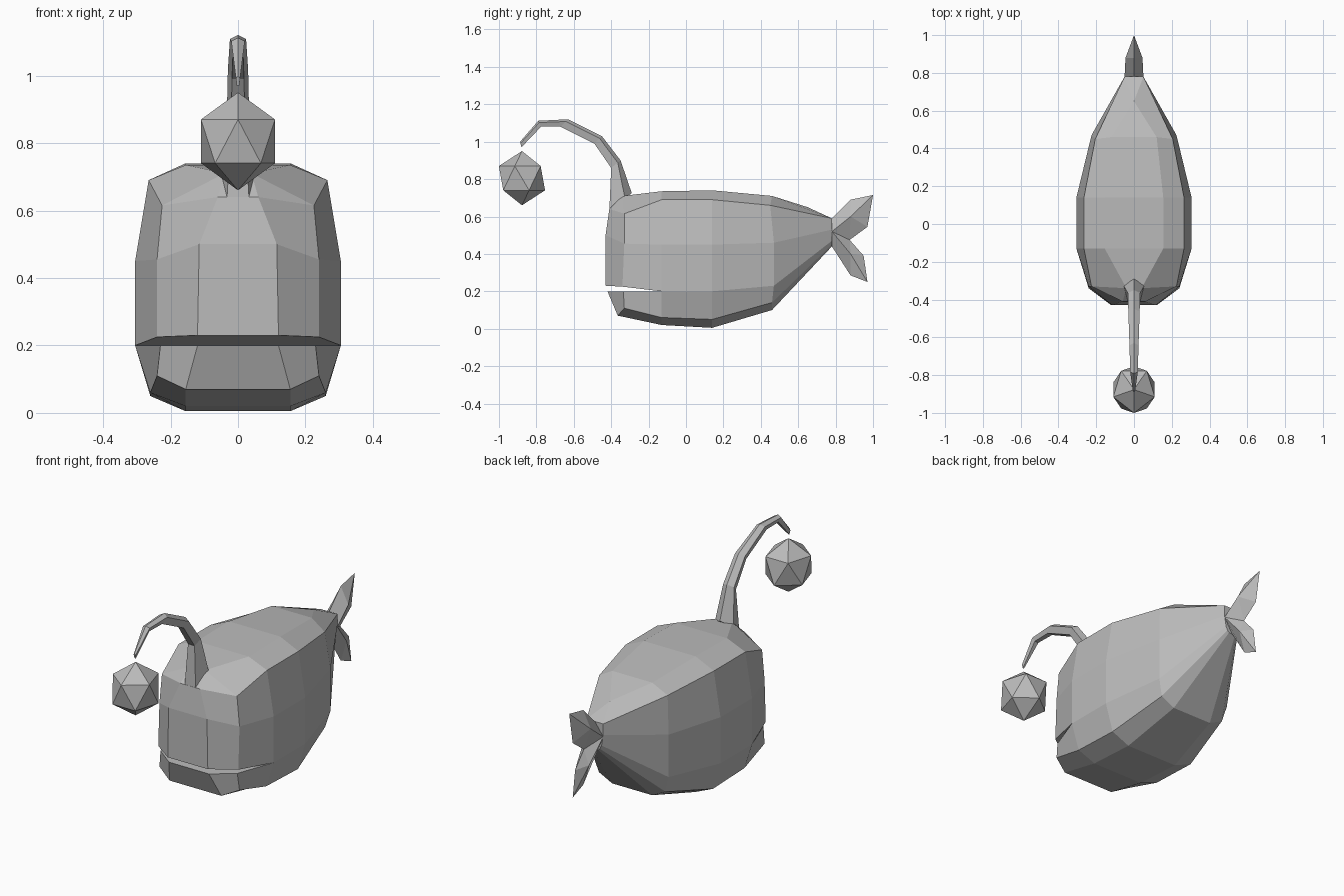
import bpy, bmesh
from mathutils import Matrix

if "Cube" in bpy.data.objects:
    bpy.data.objects.remove(bpy.data.objects["Cube"])

grey = bpy.data.materials.new("grey")
grey.diffuse_color = (0.5, 0.5, 0.5, 1)
grey.use_nodes = True
grey.node_tree.nodes["Principled BSDF"].inputs["Base Color"].default_value = grey.diffuse_color


def finish(name, bm):
    bmesh.ops.remove_doubles(bm, verts=bm.verts, dist=0.0005)
    bmesh.ops.recalc_face_normals(bm, faces=bm.faces)
    mesh = bpy.data.meshes.new(name)
    bm.to_mesh(mesh)
    bm.free()
    mesh.materials.append(grey)
    obj = bpy.data.objects.new(name, mesh)
    bpy.context.collection.objects.link(obj)
    return obj


def face(bm, points):
    # skip repeated corners so collapsed quads become triangles
    pts = list(dict.fromkeys(points))
    if len(pts) > 2:
        bm.faces.new([bm.verts.new(p) for p in pts])


def flip(p):
    return (-p[0] if p[0] else 0.0, p[1], p[2])


def both(bm, points):
    face(bm, points)
    face(bm, [flip(p) for p in points])


def strip(bm, a, b):
    # side panels between two rows, mirrored, plus the front panel
    for i in range(len(a) - 1):
        both(bm, [a[i], a[i + 1], b[i + 1], b[i]])
    face(bm, [a[0], b[0], flip(b[0]), flip(a[0])])


def span(bm, row):
    # panels across the body between a row and its mirror image
    for a, b in zip(row, row[1:]):
        face(bm, [a, b, flip(b), flip(a)])


# Body rows, from front to tail
top = [(.04, -.34, .71), (.04, -.34, .71), (.155, -.13, .735),
       (.155, .14, .74), (.12, .46, .71), (0, .65, .65)]
shoulder = [(.06, -.41, .64), (.225, -.33, .615), (.265, -.13, .69),
            (.265, .14, .69), (.205, .45, .66), (.05, .78, .59)]
middle = [(.115, -.43, .5), (.24, -.33, .455), (.305, -.13, .45),
          (.305, .14, .45), (.225, .47, .46), (.05, .78, .53)]
back_lip = [(.305, -.13, .2), (.305, .14, .2), (.225, .47, .23), (.04, .78, .47)]
upper_lip = [(.12, -.43, .23), (.24, -.34, .225)] + back_lip
lower_lip = [(.12, -.42, .2), (.23, -.335, .2)] + back_lip
chine = [(.155, -.365, .07), (.24, -.33, .11), (.26, -.13, .06),
         (.26, .14, .05), (.2, .46, .14), (.03, .78, .45)]
bottom = [chine[0], chine[0], (.155, -.13, .02),
          (.155, .14, .005), (.12, .46, .10), (.02, .78, .44)]

bm = bmesh.new()
for a, b in ((top, shoulder), (shoulder, middle), (middle, upper_lip),
             (lower_lip, chine), (chine, bottom)):
    strip(bm, a, b)
span(bm, top)
span(bm, bottom)
span(bm, upper_lip[:3])      # mouth roof
span(bm, lower_lip[:3])      # mouth floor
face(bm, [top[-1], shoulder[-1], flip(shoulder[-1])])
span(bm, [r[-1] for r in (shoulder, middle, upper_lip, chine, bottom)])
finish("body", bm)

# Tail fin: two lobes with a raised ridge on each side
A, B, C, D, E, F, G, H, I = [(0, y, z) for y, z in (
    (.78, .59), (.88, .69), (1, .715), (.97, .545), (.875, .475),
    (.95, .39), (.97, .25), (.88, .285), (.78, .44))]
P, U, W = (.05, .78, .52), (.045, .88, .6), (.035, .88, .4)
bm = bmesh.new()
for pts in ((A, B, U, P), (B, C, U), (C, D, U), (D, E, U), (E, P, U),
            (E, F, W), (F, G, W), (G, H, W), (H, I, P, W), (P, E, W)):
    both(bm, pts)
face(bm, [A, P, I, flip(P)])
finish("tail_fin", bm)

# Lure stalk: (outer y, z), (inner y, z), half width
stations = [(-.29, .725, -.41, .63, .055), (-.35, .90, -.40, .86, .033),
            (-.45, 1.03, -.49, .99, .03), (-.63, 1.12, -.67, 1.08, .024),
            (-.79, 1.112, -.775, 1.08, .02), (-.887, 1.0, -.88, .97, .006)]
rings = []
for oy, oz, iy, iz, w in stations:
    sy, sz = oy + (iy - oy) * .3, oz + (iz - oz) * .3
    rings.append([(0, oy, oz), (w, sy, sz), (w * .6, iy, iz),
                  (-w * .6, iy, iz), (-w, sy, sz)])
bm = bmesh.new()
for r, s in zip(rings, rings[1:]):
    for k in range(5):
        face(bm, [r[k], r[(k + 1) % 5], s[(k + 1) % 5], s[k]])
face(bm, rings[0])
face(bm, rings[-1])
finish("lure_stalk", bm)

# Lure orb
bm = bmesh.new()
turn = Matrix.Rotation(-1.570796, 4, 'Z')
bmesh.ops.create_icosphere(bm, subdivisions=1, radius=1, matrix=turn)
bmesh.ops.scale(bm, vec=(.129, .138, .145), verts=bm.verts)
bmesh.ops.translate(bm, vec=(0, -.877, .805), verts=bm.verts)
finish("lure_orb", bm)
